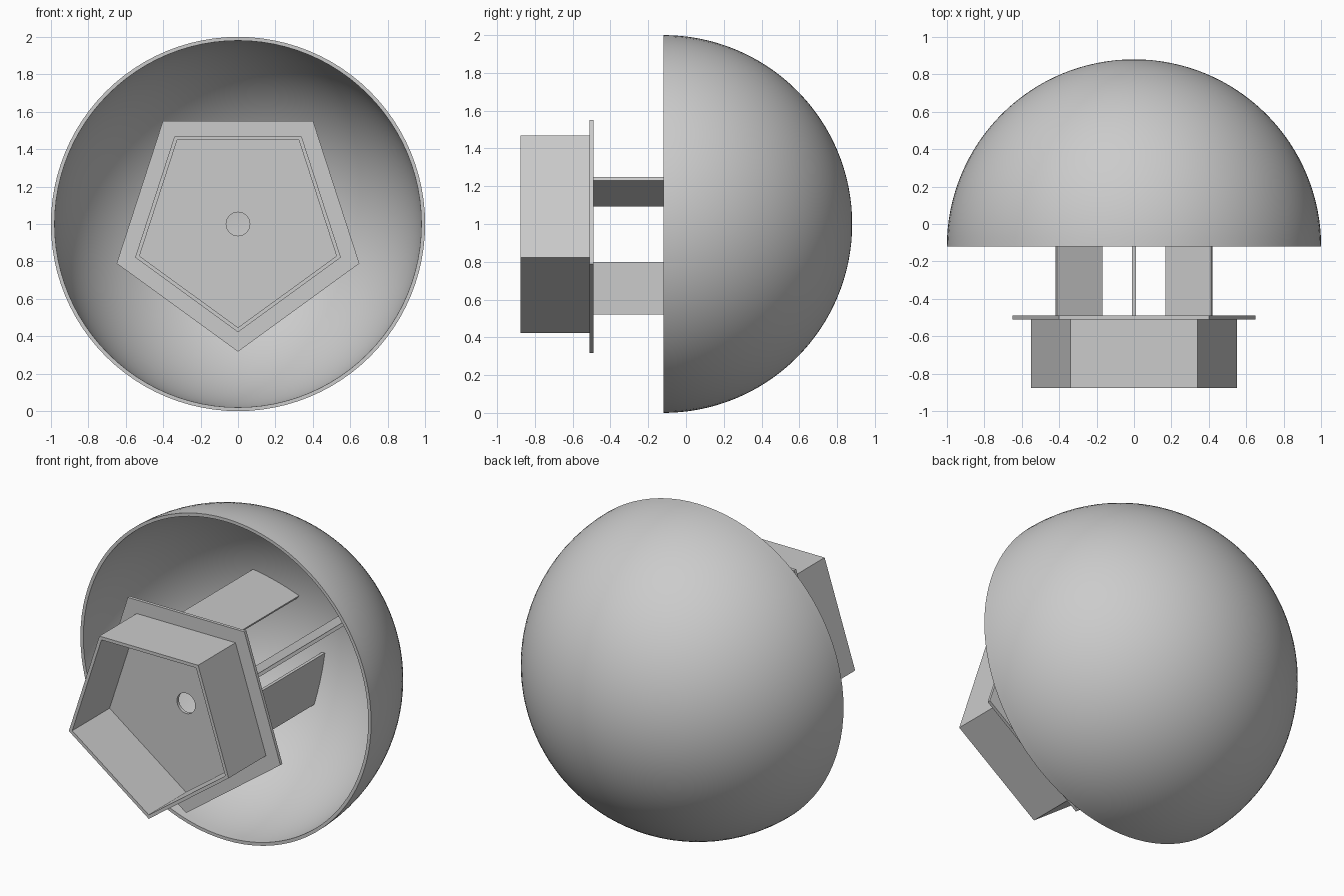
import bpy
import bmesh
from math import sin, cos, pi, radians, sqrt, asin
from mathutils import Vector, Matrix

cube = bpy.data.objects.get("Cube")
if cube:
    bpy.data.objects.remove(cube, do_unlink=True)

# One plain grey for everything
grey = bpy.data.materials.new("light grey")
grey.use_nodes = True
colour = (0.6, 0.6, 0.6, 1)
grey.diffuse_color = colour
grey.node_tree.nodes["Principled BSDF"].inputs["Base Color"].default_value = colour

CENTRE_Z = 1.0
RIM_Y = -0.12       # open face of the bowl
FLANGE_FRONT = -0.51
FLANGE_BACK = -0.49
CUP_FRONT = -0.877
WALL = 0.02


def finish(name, bm, smooth=False):
    bmesh.ops.recalc_face_normals(bm, faces=bm.faces[:])
    mesh = bpy.data.meshes.new(name)
    bm.to_mesh(mesh)
    bm.free()
    mesh.materials.append(grey)
    obj = bpy.data.objects.new(name, mesh)
    bpy.context.collection.objects.link(obj)
    if smooth:
        bpy.ops.object.select_all(action='DESELECT')
        obj.select_set(True)
        bpy.context.view_layer.objects.active = obj
        bpy.ops.object.shade_smooth_by_angle(angle=radians(30))
    return obj


def polygon(sides, radius):
    """Regular polygon in the x-z plane with one corner pointing down."""
    turns = [2 * pi * i / sides - pi / 2 for i in range(sides)]
    return [(radius * cos(a), radius * sin(a)) for a in turns]


def ring_plate(name, outer, inner, front, back, smooth=False):
    """Plate with a hole, extruded from front to back along y."""
    bm = bmesh.new()
    for loop in (outer, inner):
        verts = [bm.verts.new((x, front, CENTRE_Z + z)) for x, z in loop]
        for i, v in enumerate(verts):
            bm.edges.new((v, verts[i - 1]))
    bmesh.ops.triangle_fill(bm, edges=bm.edges[:], use_beauty=True,
                            normal=(0, -1, 0))
    result = bmesh.ops.extrude_face_region(bm, geom=bm.faces[:],
                                           use_keep_orig=True)
    moved = [g for g in result["geom"] if isinstance(g, bmesh.types.BMVert)]
    bmesh.ops.translate(bm, verts=moved, vec=(0, back - front, 0))
    return finish(name, bm, smooth)


# Hemispherical bowl shell, spun around the y axis
def bowl(outer, inner, rings=32, segments=96):
    bm = bmesh.new()
    angles = [pi / 2 * i / rings for i in range(rings + 1)]
    profile = [(outer * sin(a), outer * cos(a)) for a in angles]
    profile += [(inner * sin(a), inner * cos(a)) for a in reversed(angles)]
    verts = [bm.verts.new((r, RIM_Y + y, CENTRE_Z)) for r, y in profile]
    edges = [bm.edges.new(pair) for pair in zip(verts, verts[1:])]
    bmesh.ops.spin(bm, geom=verts + edges, cent=(0, 0, CENTRE_Z),
                   axis=(0, 1, 0), angle=2 * pi, steps=segments)
    bmesh.ops.remove_doubles(bm, verts=bm.verts[:], dist=0.0001)
    return finish("bowl_shell", bm, smooth=True)


bowl(1.0, 1.0 - WALL)

# Five-sided flange with a round centre hole, and the open cup in front
ring_plate("flange", polygon(5, 0.682), polygon(32, 0.063),
           FLANGE_FRONT, FLANGE_BACK, smooth=True)
ring_plate("cup_wall", polygon(5, 0.578), polygon(5, 0.578 - WALL / cos(pi / 5)),
           CUP_FRONT, FLANGE_FRONT)


# Radial support fins whose far ends follow the curve of the bowl
def fin(name, angle, r_in=0.2, r_out=0.48, reach=0.99, steps=10):
    bm = bmesh.new()
    radii = [r_in + (r_out - r_in) * i / steps for i in range(steps + 1)]
    outline = [(r_out, FLANGE_BACK), (r_in, FLANGE_BACK)]
    outline += [(r, RIM_Y + sqrt(reach ** 2 - r ** 2)) for r in radii]
    face = bm.faces.new([bm.verts.new((r, y, -WALL / 2)) for r, y in outline])
    result = bmesh.ops.extrude_face_region(bm, geom=[face], use_keep_orig=True)
    moved = [g for g in result["geom"] if isinstance(g, bmesh.types.BMVert)]
    bmesh.ops.translate(bm, verts=moved, vec=(0, 0, WALL))
    place = Matrix.Translation((0, 0, CENTRE_Z)) @ Matrix.Rotation(-angle, 4, 'Y')
    bmesh.ops.transform(bm, matrix=place, verts=bm.verts[:])
    return finish(name, bm)


for name, degrees in (("left_fin", 30), ("right_fin", 150), ("lower_fin", 270)):
    fin(name, radians(degrees))
